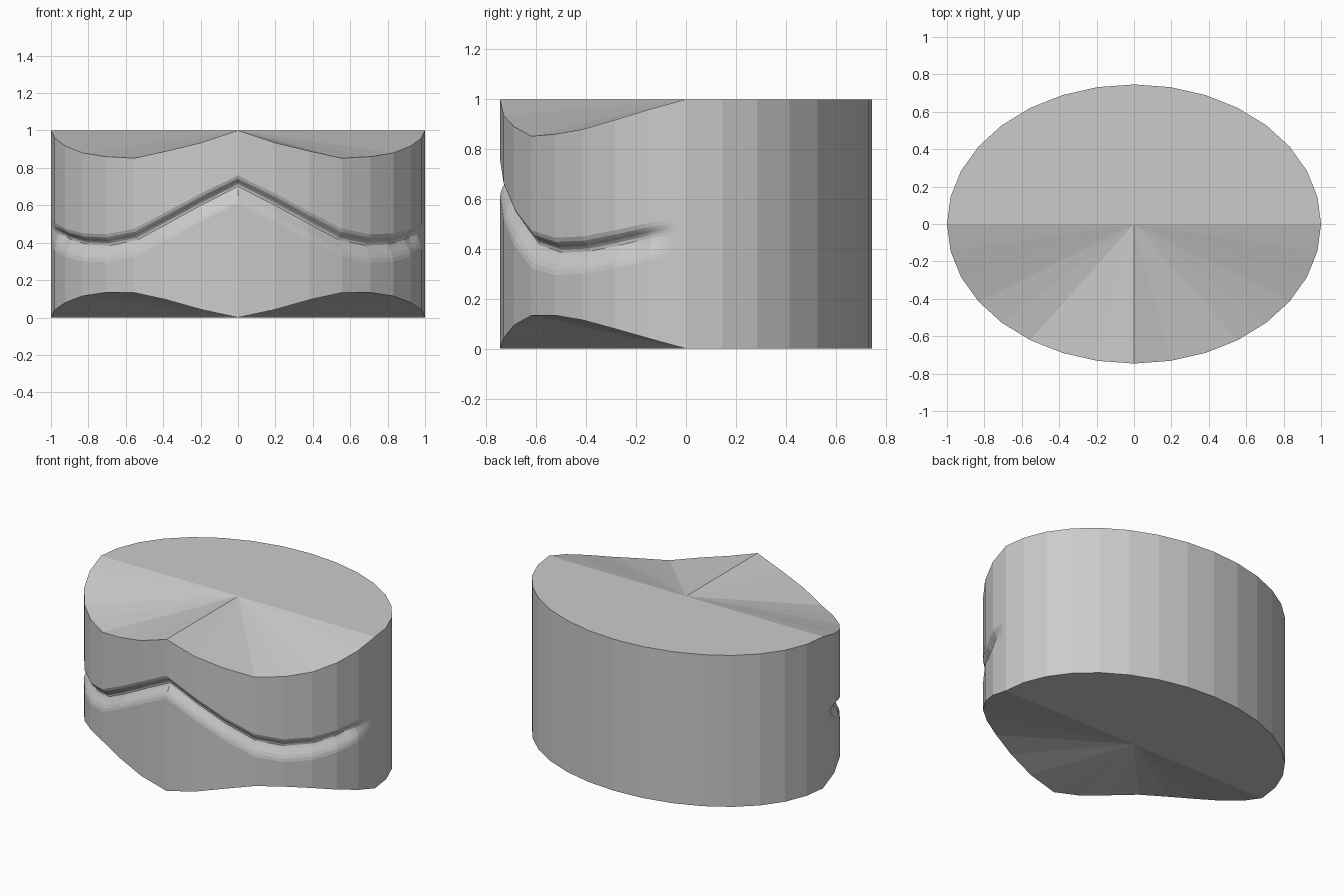
import bpy, bmesh, math

if "Cube" in bpy.data.objects:
    bpy.data.objects.remove(bpy.data.objects["Cube"])

RX, RY, SIDES, SUB = 1.0, 0.746, 32, 10
# Heights at the nine polygon corners from front centre to the side
TOP = [1, .935, .89, .852, .86, .88, .917, .96, 1]
BOTTOM = [0, .042, .095, .133, .134, .115, .08, .04, 0]
GROOVE = [.70, .605, .505, .415, .385, .39, .415, .445, .465]
# Groove cross-section: (height from centre line, depth)
SECTION = [(-.09, 0), (-.07, .004), (-.05, .012), (-.03, .024), (-.015, .033), (0, .040),
           (.012, .038), (.022, .030), (.032, .018), (.043, .007), (.06, 0)]


def lookup(table, k):
    i = min(int(k), len(table) - 2)
    return table[i] + (table[i + 1] - table[i]) * (k - i)


def corner(i):
    a = 2 * math.pi * i / SIDES
    return RX * math.sin(a), -RY * math.cos(a)


def rim(s):
    """Point on the straight-sided outline, s counted in sides from the front."""
    i = math.floor(s)
    (x0, y0), (x1, y1) = corner(i), corner(i + 1)
    return x0 + (x1 - x0) * (s - i), y0 + (y1 - y0) * (s - i)


bm = bmesh.new()
columns = []
# Front half: fine columns carrying the carved groove
for j in range(-8 * SUB, 8 * SUB + 1):
    s = j / SUB
    k = abs(s)
    x, y = rim(s)
    nx, ny = x / RX ** 2, y / RY ** 2
    n = math.hypot(nx, ny)
    fade = max(0, min(1, (7.7 - k) / 1.2))
    c = lookup(GROOVE, k)
    col = [bm.verts.new((x, y, lookup(BOTTOM, k)))]
    for dz, d in SECTION:
        d *= fade
        col.append(bm.verts.new((x - nx / n * d, y - ny / n * d, c + dz)))
    col.append(bm.verts.new((x, y, lookup(TOP, k))))
    columns.append(col)
for a, b in zip(columns, columns[1:]):
    for r in range(len(a) - 1):
        bm.faces.new((a[r], b[r], b[r + 1], a[r + 1]))

# Back half: plain flat sides
back = [(columns[-1][0], columns[-1][-1])]
for i in range(9, 24):
    x, y = corner(i)
    back.append((bm.verts.new((x, y, 0)), bm.verts.new((x, y, 1))))
back.append((columns[0][0], columns[0][-1]))
for i, (a, b) in enumerate(zip(back, back[1:])):
    left = columns[-1] if i == 0 else list(a)
    right = columns[0] if i == len(back) - 2 else list(b)
    bm.faces.new(left[::-1] + right)

# Caps: fans meeting at the centre
bottom = [c[0] for c in columns] + [p[0] for p in back[1:-1]]
top = [c[-1] for c in columns] + [p[1] for p in back[1:-1]]
for ring, z in ((bottom, 0), (top, 1)):
    mid = bm.verts.new((0, 0, z))
    for a, b in zip(ring, ring[1:] + ring[:1]):
        bm.faces.new((a, b, mid))
bmesh.ops.recalc_face_normals(bm, faces=bm.faces)

mesh = bpy.data.meshes.new("carved_drum")
bm.to_mesh(mesh)
bm.free()
bpy.context.collection.objects.link(bpy.data.objects.new("carved_drum", mesh))
